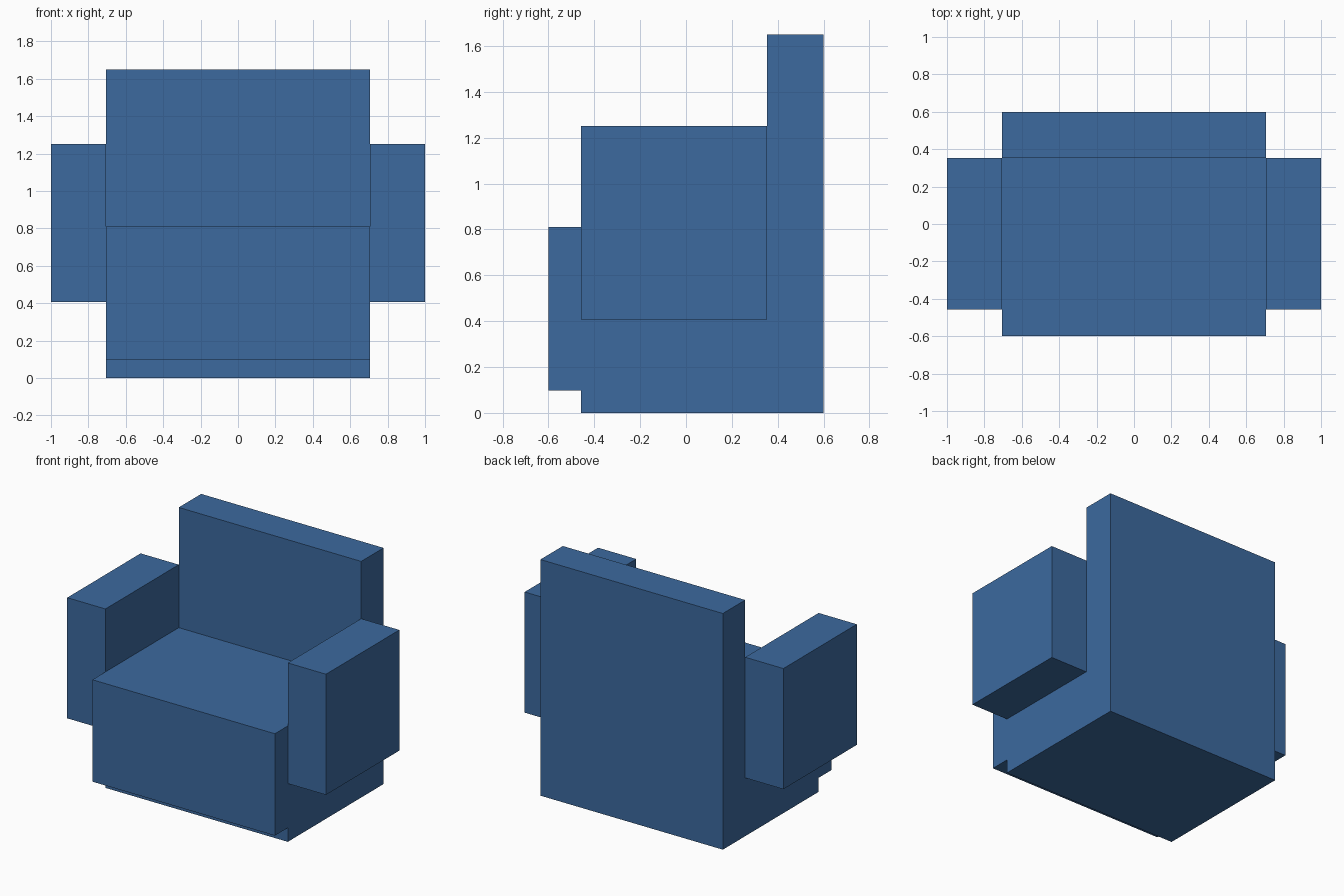
import bpy
import bmesh

if "Cube" in bpy.data.objects:
    bpy.data.objects.remove(bpy.data.objects["Cube"])

blue = bpy.data.materials.new("blue fabric")
blue.diffuse_color = (0.045, 0.143, 0.345, 1.0)
blue.use_nodes = True
blue.node_tree.nodes["Principled BSDF"].inputs["Base Color"].default_value = blue.diffuse_color


def extrude_profile(name, profile, x0, x1):
    """Extrude a (y, z) outline along x from x0 to x1."""
    bm = bmesh.new()
    face = bm.faces.new([bm.verts.new((x0, y, z)) for y, z in profile])
    res = bmesh.ops.extrude_face_region(bm, geom=[face])
    moved = [v for v in res["geom"] if isinstance(v, bmesh.types.BMVert)]
    bmesh.ops.translate(bm, verts=moved, vec=(x1 - x0, 0, 0))
    bmesh.ops.recalc_face_normals(bm, faces=bm.faces)
    mesh = bpy.data.meshes.new(name)
    bm.to_mesh(mesh)
    bm.free()
    mesh.materials.append(blue)
    obj = bpy.data.objects.new(name, mesh)
    bpy.context.collection.objects.link(obj)
    return obj


HALF = 0.705   # half width of the seat
BACK_Y = 0.353  # front of the backrest

# Seat, recessed base and backrest as one side profile
extrude_profile("seat_and_back", [
    (-0.457, 0.0), (0.6, 0.0), (0.6, 1.65), (BACK_Y, 1.65),
    (BACK_Y, 0.81), (-0.6, 0.81), (-0.6, 0.098), (-0.457, 0.098),
], -HALF, HALF)

# Armrests on both sides
arm = [(-0.457, 0.407), (BACK_Y, 0.407), (BACK_Y, 1.25), (-0.457, 1.25)]
for side, s in (("left", -1), ("right", 1)):
    extrude_profile(side + "_armrest", arm, s * HALF, s * 1.0)
